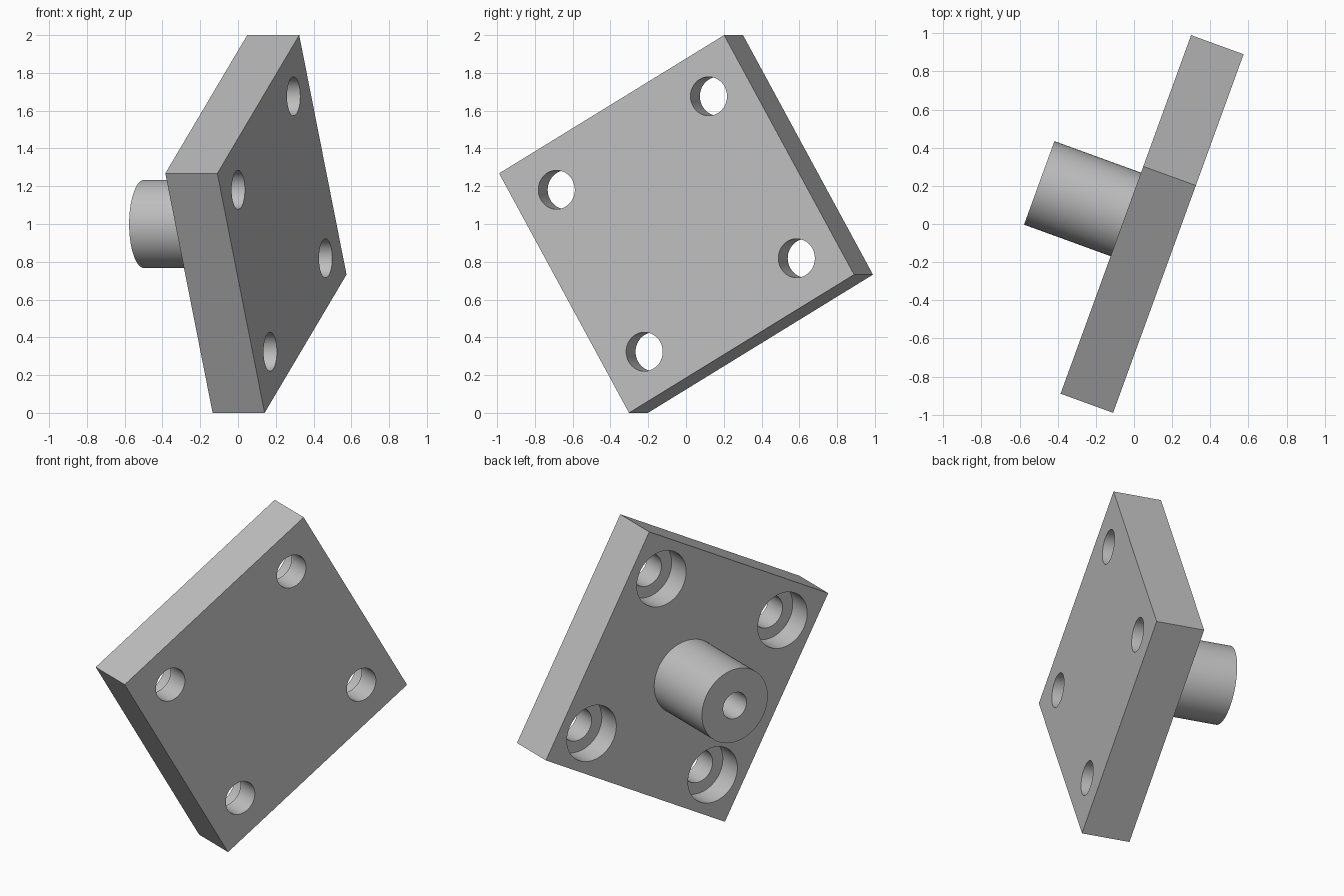
import bpy
from math import cos, sin, radians
from mathutils import Matrix, Vector

cube = bpy.data.objects.get("Cube")
if cube:
    bpy.data.objects.remove(cube, do_unlink=True)

SIDE, THICK = 1.464, 0.293
BOSS_R, BOSS_END = 0.233, 0.776
HOLE_OFFSET, HOLE_R, BORE_R, BORE_DEPTH = 0.495, 0.103, 0.175, 0.147
PILOT_R, PILOT_DEPTH = 0.083, 0.48

grey = bpy.data.materials.new("plain_grey")
grey.use_nodes = True
colour = (0.52, 0.52, 0.52, 1)
grey.diffuse_color = colour
grey.node_tree.nodes["Principled BSDF"].inputs["Base Color"].default_value = colour


def cylinder(name, radius, top, bottom, x=0, y=0):
    """Upright cylinder between two heights of the plate's own frame."""
    bpy.ops.mesh.primitive_cylinder_add(
        vertices=64, radius=radius, depth=top - bottom,
        location=(x, y, (top + bottom) / 2))
    obj = bpy.context.object
    obj.name = name
    return obj


def combine(target, tool, operation):
    """Apply a boolean to the target and discard the tool."""
    mod = target.modifiers.new(tool.name, "BOOLEAN")
    mod.operation = operation
    mod.solver = "EXACT"
    mod.object = tool
    bpy.context.view_layer.objects.active = target
    bpy.ops.object.modifier_apply(modifier=mod.name)
    bpy.data.objects.remove(tool, do_unlink=True)


# Square plate, its outer face at local z = 0
bpy.ops.mesh.primitive_cube_add(size=1, location=(0, 0, -THICK / 2))
plate = bpy.context.object
plate.name = "mounting_plate_with_boss"
plate.scale = (SIDE, SIDE, THICK)
bpy.ops.object.transform_apply(location=True, rotation=False, scale=True)

# Round boss on the back, with a blind pilot hole
combine(plate, cylinder("boss", BOSS_R, -THICK / 2, -BOSS_END), "UNION")
combine(plate, cylinder("pilot_hole", PILOT_R, PILOT_DEPTH - BOSS_END,
                        -BOSS_END - 0.1), "DIFFERENCE")

# Four counterbored corner holes
for sx in (-1, 1):
    for sy in (-1, 1):
        x, y = sx * HOLE_OFFSET, sy * HOLE_OFFSET
        combine(plate, cylinder("bolt_hole", HOLE_R, 0.1, -THICK - 0.1, x, y),
                "DIFFERENCE")
        combine(plate, cylinder("counterbore", BORE_R, BORE_DEPTH - THICK,
                                -THICK - 0.1, x, y), "DIFFERENCE")

plate.data.materials.clear()
plate.data.materials.append(grey)

# Stand the plate upright, turned sideways and tipped onto one corner
turn, tip = radians(20), radians(30)
across = Vector((sin(turn), cos(turn), 0))
up = Vector((0, 0, 1))
u = across * cos(tip) + up * sin(tip)
v = up * cos(tip) - across * sin(tip)
pose = Matrix((u, v, across.cross(up))).transposed().to_4x4()
plate.data.transform(Matrix.Translation((0.2325, -0.05, 1)) @ pose)

bpy.ops.object.select_all(action="DESELECT")
plate.select_set(True)
bpy.context.view_layer.objects.active = plate
bpy.ops.object.shade_smooth_by_angle(angle=radians(30))
